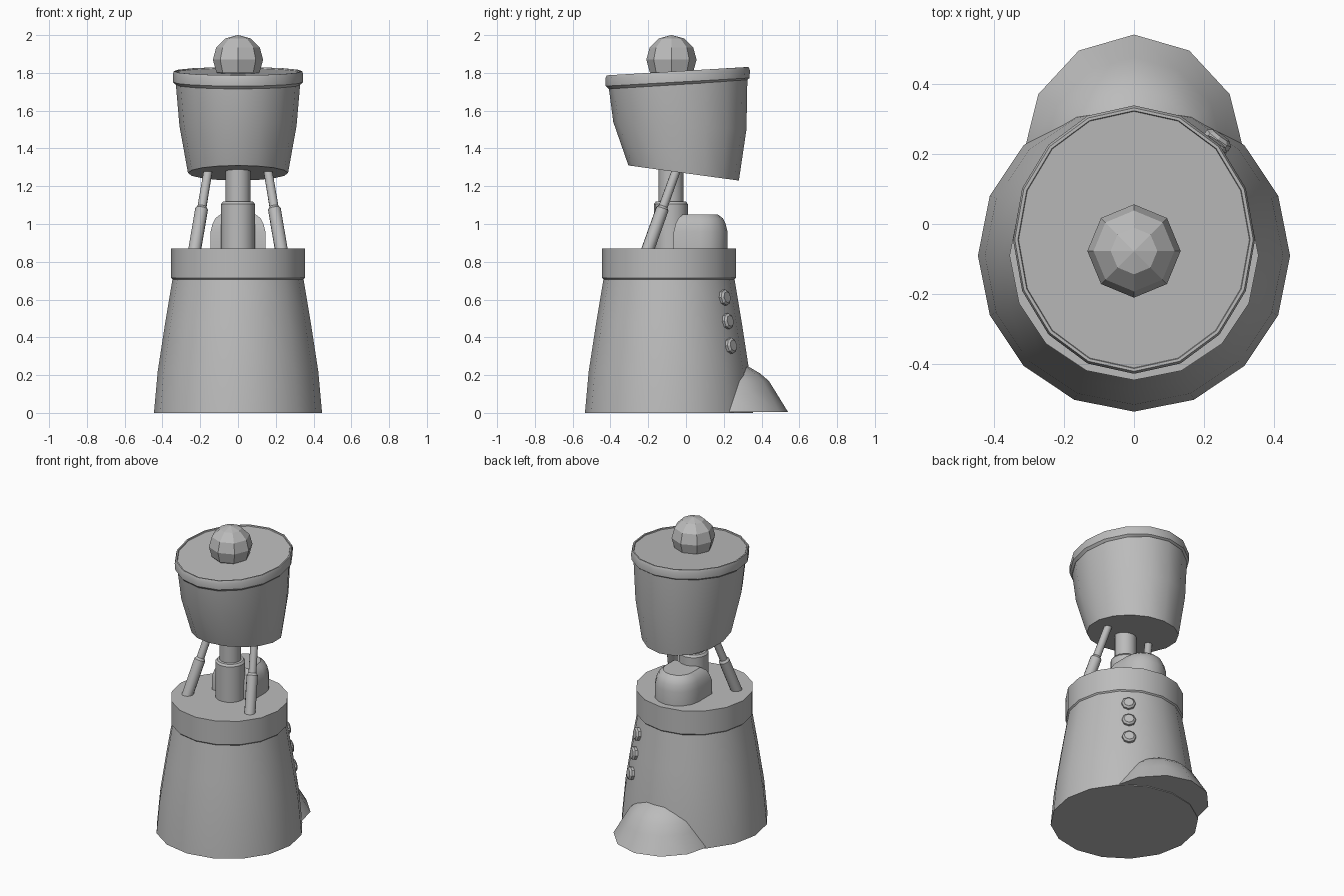
import bpy, bmesh, math
from math import sin, cos, pi
from mathutils import Vector

cube = bpy.data.objects.get("Cube")
if cube:
    bpy.data.objects.remove(cube, do_unlink=True)

GREY = (0.5, 0.5, 0.5, 1)
grey = bpy.data.materials.new("plain_grey")
grey.use_nodes = True
grey.diffuse_color = GREY
grey.node_tree.nodes["Principled BSDF"].inputs["Base Color"].default_value = GREY

AXIS_Y = -0.09


def loft(name, rings, smooth=35):
    """Skin a stack of equal-length point rings and cap both ends."""
    bm = bmesh.new()
    rows = [[bm.verts.new(p) for p in ring] for ring in rings]
    n = len(rows[0])
    for a, b in zip(rows, rows[1:]):
        for i in range(n):
            j = (i + 1) % n
            bm.faces.new((a[i], a[j], b[j], b[i]))
    bm.faces.new(rows[0][::-1])
    bm.faces.new(rows[-1])
    bmesh.ops.recalc_face_normals(bm, faces=bm.faces)
    mesh = bpy.data.meshes.new(name)
    bm.to_mesh(mesh)
    bm.free()
    mesh.materials.append(grey)
    obj = bpy.data.objects.new(name, mesh)
    bpy.context.collection.objects.link(obj)
    if smooth:
        bpy.ops.object.select_all(action='DESELECT')
        obj.select_set(True)
        bpy.context.view_layer.objects.active = obj
        bpy.ops.object.shade_smooth_by_angle(angle=math.radians(smooth))
    return obj


def circle(n, rx, ry, y, z, slope=0):
    """Horizontal ellipse, optionally sloping up towards the back."""
    return [(rx * sin(2 * pi * i / n), y + ry * cos(2 * pi * i / n),
             z + slope * ry * cos(2 * pi * i / n)) for i in range(n)]


def lathe(name, profile, n=16, y=AXIS_Y, smooth=35):
    return loft(name, [circle(n, r, r, y, z) for r, z in profile], smooth)


def rod(name, start, end, profile, n=12, smooth=35):
    """Turned part along a line; profile holds (fraction, radius)."""
    start, end = Vector(start), Vector(end)
    turn = (end - start).to_track_quat('Z', 'Y')
    rings = []
    for t, r in profile:
        c = start.lerp(end, t)
        rings.append([c + turn @ Vector((r * cos(2 * pi * i / n), r * sin(2 * pi * i / n), 0))
                      for i in range(n)])
    return loft(name, rings, smooth)


# Skirt and collar
lathe("skirt", [(0.445, 0), (0.425, 0.22), (0.385, 0.48), (0.345, 0.72)])
lathe("collar", [(0.345, 0.705), (0.355, 0.715), (0.355, 0.87)])

# Rounded foot at the back
foot = [(1, 0.005), (0.81, 0.11), (0.7, 0.17), (0.56, 0.21), (0.36, 0.25), (0.1, 0.27)]
loft("back_foot", [circle(12, 0.315 * k, 0.34 * k, 0.2, z) for k, z in foot], 45)

# Column of buttons on the skirt
az = math.radians(54)
out = Vector((cos(az), sin(az), 0.13))
for i, (r, z) in enumerate([(0.362, 0.61), (0.382, 0.485), (0.403, 0.355)]):
    c = Vector((r * cos(az), AXIS_Y + r * sin(az), z))
    rod(f"button_{i + 1}", c - out * 0.03, c + out * 0.02,
        [(0, 0.042), (0.8, 0.042), (1, 0.03)], 8, 0)

# Neck post
lathe("neck_post", [(0.09, 0.85), (0.09, 1.105), (0.08, 1.118), (0.066, 1.12), (0.066, 1.34)],
      y=-0.08)

# Slanted pistons
for side, x in (("left", 1), ("right", -1)):
    rod(side + "_piston", (x * 0.235, -0.215, 0.83), (x * 0.15, -0.035, 1.33),
        [(0, 0.034), (0.5, 0.034), (0.525, 0.024), (1, 0.023)])

# Domed housing behind the neck: straight front, round back
plan = [(0.145 * cos(pi * i / 8), 0.145 * sin(pi * i / 8)) for i in range(9)]
plan += [(-0.145, -0.14), (0.145, -0.14)]
dome = [(1, 0.86), (1, 0.96), (0.93, 1.0), (0.83, 1.03), (0.65, 1.05)]
loft("rear_housing", [[(x * k, 0.075 + y * k, z) for x, y in plan] for k, z in dome])


# Head and lid: each ring given by its front and back (y, z) and half width
def head_ring(yf, zf, yb, zb, rx):
    return circle(16, rx, (yb - yf) / 2, (yf + yb) / 2, (zf + zb) / 2, (zb - zf) / (yb - yf))


loft("head", [head_ring(*r) for r in [
    (-0.305, 1.31, 0.28, 1.23, 0.265),
    (-0.385, 1.54, 0.32, 1.5, 0.31),
    (-0.41, 1.73, 0.325, 1.77, 0.33)]])
loft("lid", [head_ring(*r) for r in [
    (-0.41, 1.715, 0.32, 1.76, 0.33),
    (-0.425, 1.73, 0.337, 1.773, 0.345),
    (-0.427, 1.77, 0.338, 1.815, 0.345),
    (-0.42, 1.787, 0.331, 1.831, 0.34),
    (-0.412, 1.787, 0.323, 1.831, 0.331),
    (-0.41, 1.78, 0.321, 1.824, 0.329)]])

# Faceted knob
steps = [math.radians(a) for a in (1, 30, 60, 90, 120, 150, 179)]
lathe("top_knob", [(0.133 * sin(a), 1.87 + 0.13 * cos(a)) for a in steps], 8, -0.077, 0)
